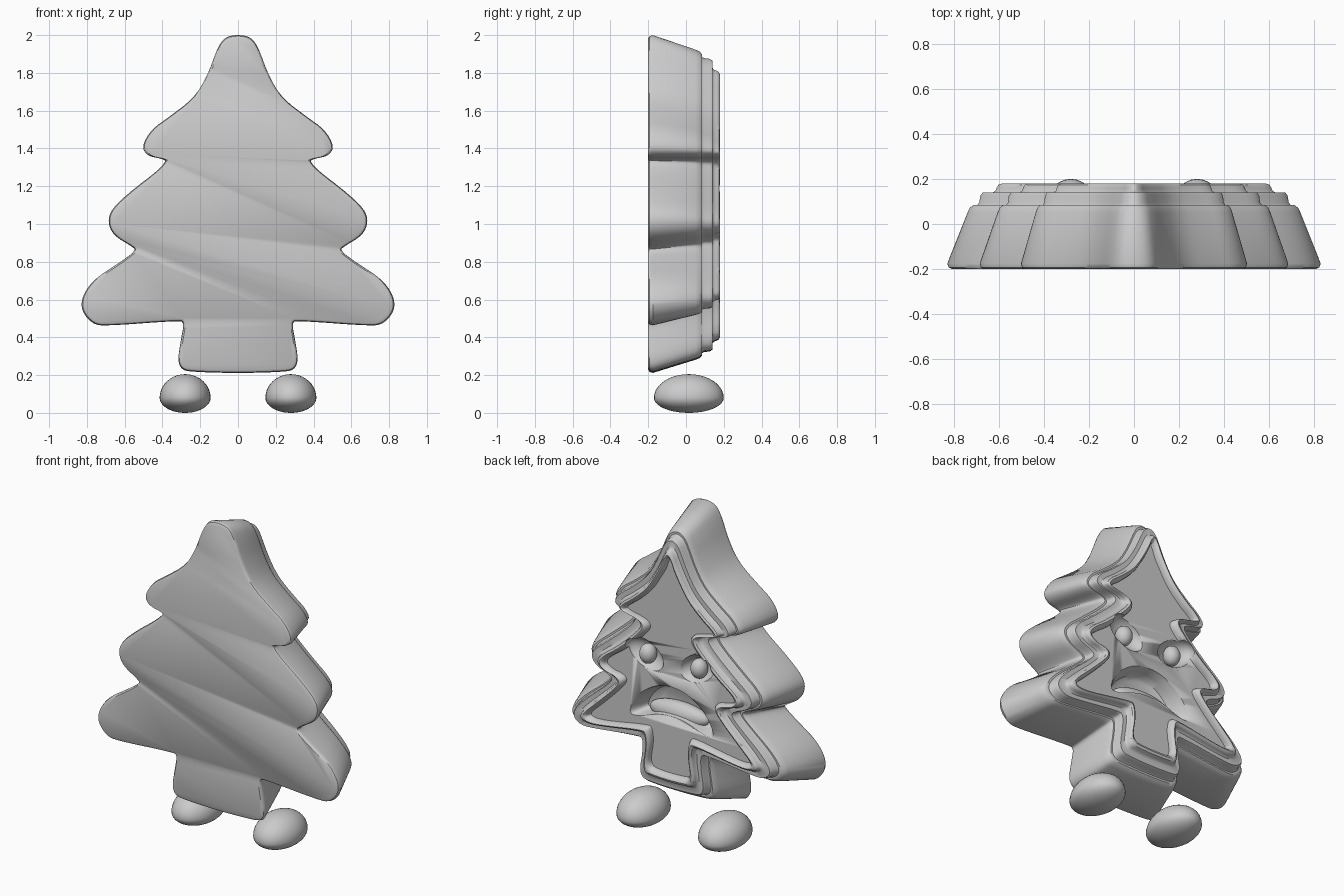
import bpy, bmesh, math
from mathutils import Vector

if "Cube" in bpy.data.objects:
    bpy.data.objects.remove(bpy.data.objects["Cube"], do_unlink=True)

grey = bpy.data.materials.new("plain grey")
grey.use_nodes = True
grey.diffuse_color = (0.6, 0.6, 0.6, 1)
grey.node_tree.nodes["Principled BSDF"].inputs["Base Color"].default_value = (0.6, 0.6, 0.6, 1)

# Half outline from tip to trunk base: (x, z) of the wide side, then (x, z) of the face side
HALF = [
    (0, 2.003, 0, 1.82), (.07, 1.99, .03, 1.79), (.11, 1.93, .05, 1.74),
    (.16, 1.79, .09, 1.66), (.23, 1.67, .15, 1.56), (.36, 1.57, .25, 1.47),
    (.46, 1.5, .32, 1.42), (.51, 1.41, .35, 1.38), (.48, 1.36, .32, 1.36),
    (.4, 1.345, .22, 1.34), (.38, 1.33, .19, 1.31), (.44, 1.27, .22, 1.26),
    (.56, 1.18, .36, 1.13), (.67, 1.08, .47, 1.05), (.69, 1.01, .5, 1),
    (.66, .94, .46, .96), (.56, .88, .38, .94), (.54, .86, .35, .91),
    (.62, .8, .4, .85), (.76, .71, .53, .73), (.825, .62, .6, .66),
    (.83, .54, .615, .62), (.77, .47, .57, .595), (.7, .46, .48, .6),
    (.32, .488, .19, .645), (.285, .48, .165, .63), (.3, .4, .16, .55),
    (.32, .28, .18, .44), (.3, .23, .165, .395), (.25, .217, .13, .385),
    (0, .21, 0, .38)]


def soften(points, rounds=2):
    """Corner cutting on a closed loop."""
    for _ in range(rounds):
        cut = []
        for a, b in zip(points, points[1:] + points[:1]):
            cut += [a.lerp(b, .25), a.lerp(b, .75)]
        points = cut
    return points


def finish(bm, name, angle=40):
    bmesh.ops.recalc_face_normals(bm, faces=bm.faces[:])
    mesh = bpy.data.meshes.new(name)
    bm.to_mesh(mesh)
    bm.free()
    obj = bpy.data.objects.new(name, mesh)
    bpy.context.collection.objects.link(obj)
    mesh.materials.append(grey)
    bpy.ops.object.select_all(action='DESELECT')
    obj.select_set(True)
    bpy.context.view_layer.objects.active = obj
    bpy.ops.object.shade_smooth_by_angle(angle=math.radians(angle))
    return obj


def loft(name, rings, angle=40):
    """Skin a list of closed rings and cap both ends."""
    bm = bmesh.new()
    loops = [[bm.verts.new(p) for p in ring] for ring in rings]
    for a, b in zip(loops, loops[1:]):
        for i in range(len(a)):
            j = (i + 1) % len(a)
            bm.faces.new((a[i], a[j], b[j], b[i]))
    bm.faces.new(loops[0])
    bm.faces.new(loops[-1])
    return finish(bm, name, angle)


def ellipsoid(name, centre, size, tilt=0, base=None):
    """Rounded blob; base gives a flatter depth to the lower half."""
    bm = bmesh.new()
    bmesh.ops.create_uvsphere(bm, u_segments=32, v_segments=20, radius=1)
    for v in bm.verts:
        low = base if base and v.co.z < 0 else size[2]
        x, y, z = v.co.x * size[0], v.co.y * size[1], v.co.z * low
        c, s = math.cos(tilt), math.sin(tilt)
        v.co = Vector((c * x - s * z, y, s * x + c * z)) + Vector(centre)
    return finish(bm, name, 60)


def carve(target, cutter):
    mod = target.modifiers.new(cutter.name, 'BOOLEAN')
    mod.operation = 'DIFFERENCE'
    mod.solver = 'EXACT'
    mod.object = cutter
    cutter.hide_render = True
    cutter.hide_set(True)


# Tree body: stepped layers, rounded rim and recessed face panel
outline = [Vector(p) for p in HALF]
outline += [Vector((-p[0], p[1], -p[2], p[3])) for p in HALF[-2:0:-1]]
outline = soften(outline)
LAYERS = [(.1, -.2), (.03, -.193), (0, -.175),
          (.41, .05), (.46, .072), (.54, .085), (.61, .085),
          (.65, .095), (.67, .125), (.72, .14), (.92, .14),
          (.98, .148), (1, .16), (1.04, .174), (1.12, .18),
          (1.2, .174), (1.25, .16), (1.27, .14)]
rings = []
for t, y in LAYERS:
    rings.append([(p[0] + t * (p[2] - p[0]), y, p[1] + t * (p[3] - p[1])) for p in outline])
body = loft("tree_body", rings)

# Frowning mouth: a bowl carved by a tapering arched shape
mouth = [Vector((x, z)) for x, z in
         [(-.3, .72), (-.24, .85), (-.12, .94), (0, .965), (.12, .94), (.24, .85),
          (.3, .72), (.22, .72), (.1, .77), (0, .78), (-.1, .77), (-.22, .72)]]
mouth = soften(mouth)
middle = Vector((0, .85))
mouth_rings = []
for scale, y in [(1.03, .16), (1, .138), (.95, .125), (.87, .09), (.78, .05), (.6, .035)]:
    pts = [middle + (p - middle) * scale for p in mouth]
    mouth_rings.append([(p.x, y, p.y) for p in pts])
carve(body, loft("mouth_cutter", mouth_rings))
ellipsoid("lower_lip", (0, .06, .77), (.2, .06, .07))

# Eyes in slanted sockets, and the loose feet
for side, name in ((1, "left"), (-1, "right")):
    carve(body, ellipsoid(name + "_socket_cutter", (side * .175, .16, 1.12),
                          (.13, .08, .085), side * .45))
    ellipsoid(name + "_eye", (side * .175, .12, 1.115), (.05, .05, .06))
    ellipsoid(name + "_foot", (side * .28, .015, .08), (.135, .185, .125), base=.08)
